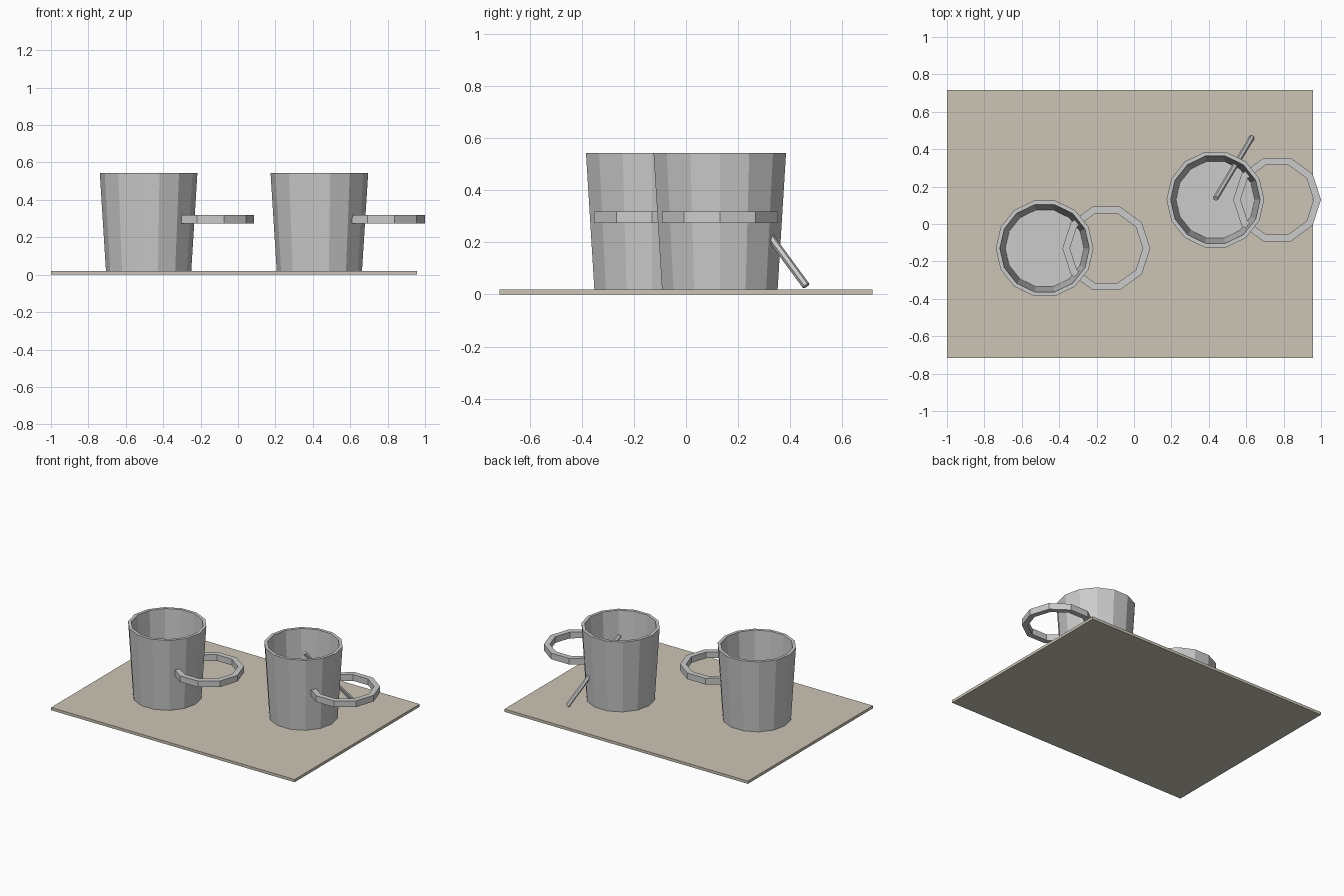
import bpy, bmesh
from math import cos, sin, tau
from mathutils import Vector

if "Cube" in bpy.data.objects:
    bpy.data.objects.remove(bpy.data.objects["Cube"])


def make_object(name, bm):
    bmesh.ops.recalc_face_normals(bm, faces=bm.faces[:])
    mesh = bpy.data.meshes.new(name)
    bm.to_mesh(mesh)
    bm.free()
    obj = bpy.data.objects.new(name, mesh)
    bpy.context.collection.objects.link(obj)
    return obj


def lathe(name, profile, sides, location, closed=False):
    """Revolve (radius, z) points; open profiles are capped at both ends."""
    bm = bmesh.new()
    rings = [[bm.verts.new((r * cos(tau * i / sides), r * sin(tau * i / sides), z))
              for i in range(sides)] for r, z in profile]
    pairs = list(zip(rings, rings[1:]))
    if closed:
        pairs.append((rings[-1], rings[0]))
    else:
        bm.faces.new(rings[0])
        bm.faces.new(rings[-1])
    for a, b in pairs:
        for i in range(sides):
            j = (i + 1) % sides
            bm.faces.new((a[i], a[j], b[j], b[i]))
    obj = make_object(name, bm)
    obj.location = location
    return obj


# Tray
bm = bmesh.new()
bmesh.ops.create_cube(bm, size=1)
bmesh.ops.scale(bm, vec=(1.957, 1.435, 0.02), verts=bm.verts)
tray = make_object("tray", bm)
tray.location = (-0.0215, 0, 0.01)
beige = bpy.data.materials.new("beige")
beige.diffuse_color = (0.60, 0.56, 0.46, 1)
beige.use_nodes = True
beige.node_tree.nodes["Principled BSDF"].inputs["Base Color"].default_value = beige.diffuse_color
tray.data.materials.append(beige)

# Mugs: tapered hollow body with a flat ring handle running through the wall
body = [(0.228, 0.0), (0.261, 0.523), (0.239, 0.523), (0.21, 0.02)]
ring = [(0.2347, -0.0225), (0.2347, 0.0225), (0.195, 0.0225), (0.195, -0.0225)]
for side, x, y in (("left", -0.478, -0.13), ("right", 0.435, 0.13)):
    lathe(f"{side}_mug_body", body, 14, (x, y, 0.02))
    lathe(f"{side}_mug_handle", ring, 10, (x + 0.33, y, 0.2975), closed=True)

# Stirring stick leaning through the right mug
low, high = Vector((0.63, 0.462, 0.033)), Vector((0.436, 0.137, 0.475))
axis = high - low
stick = lathe("stirring_stick", [(0.015, 0), (0.015, axis.length)], 6, low)
stick.rotation_euler = axis.to_track_quat('Z', 'Y').to_euler()
